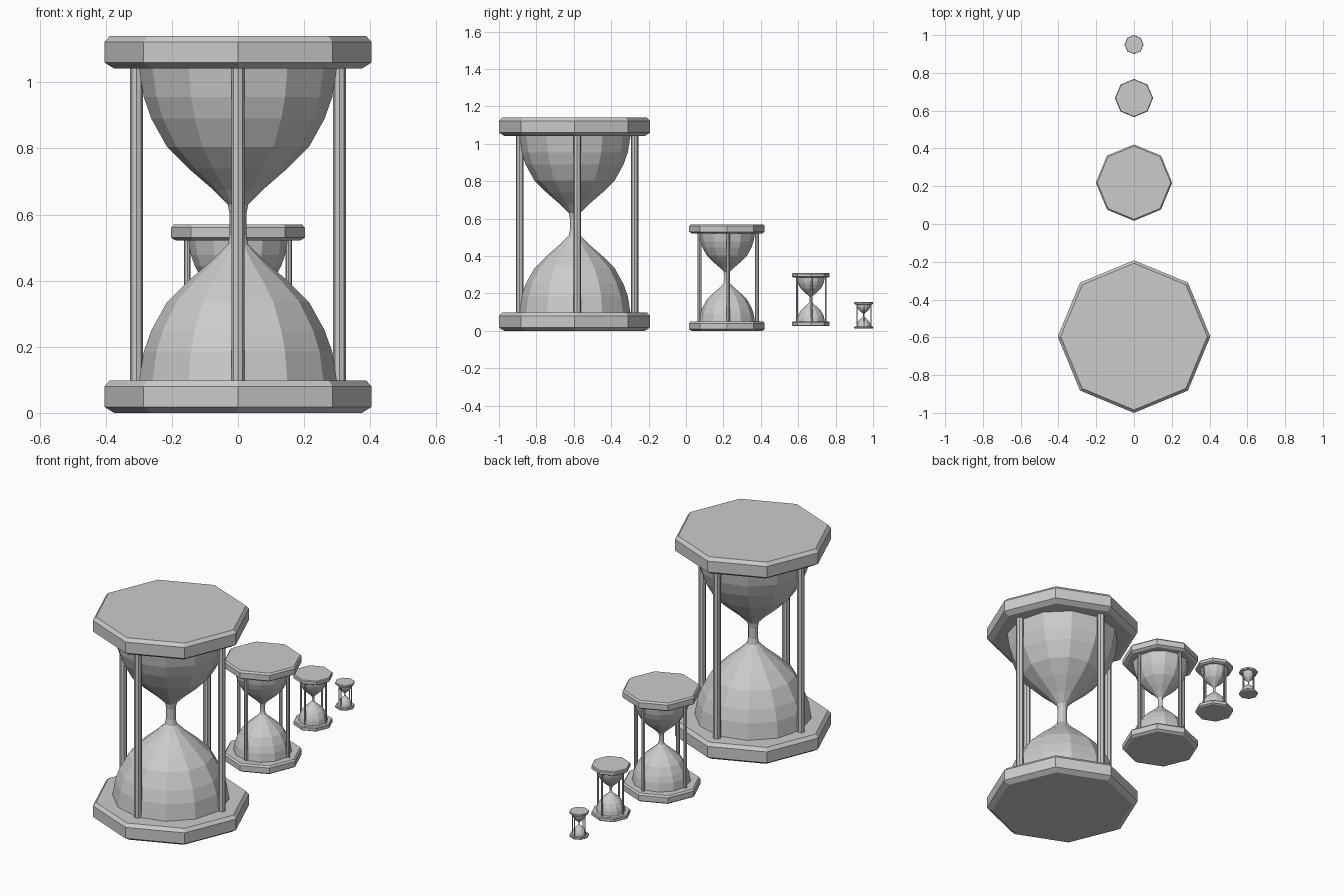
import bpy
import bmesh
from math import cos, sin, pi

if "Cube" in bpy.data.objects:
    bpy.data.objects.remove(bpy.data.objects["Cube"])

grey = bpy.data.materials.new("stone_grey")
grey.use_nodes = True
colour = (0.6, 0.6, 0.6, 1)
grey.diffuse_color = colour
grey.node_tree.nodes["Principled BSDF"].inputs["Base Color"].default_value = colour


def lathe(name, profile, sides, centre, size):
    """Turn a (radius, height) profile into a faceted, capped solid."""
    bm = bmesh.new()
    rings = [[bm.verts.new((r * cos(2 * pi * i / sides), r * sin(2 * pi * i / sides), z))
              for i in range(sides)] for r, z in profile]
    for low, high in zip(rings, rings[1:]):
        for i in range(sides):
            j = (i + 1) % sides
            bm.faces.new((low[i], low[j], high[j], high[i]))
    bm.faces.new(rings[0][::-1])
    bm.faces.new(rings[-1])
    mesh = bpy.data.meshes.new(name)
    bm.to_mesh(mesh)
    bm.free()
    mesh.materials.append(grey)
    obj = bpy.data.objects.new(name, mesh)
    obj.location = centre
    obj.scale = (size, size, size)
    bpy.context.collection.objects.link(obj)
    return obj


HEIGHT = 1.14
PLATE = [(0.375, 0), (0.404, 0.018), (0.404, 0.08), (0.388, 0.098)]
LOWER_BULB = [(0.3, 0.09), (0.285, 0.185), (0.262, 0.25), (0.215, 0.335),
              (0.15, 0.4), (0.075, 0.465), (0.031, 0.51), (0.025, 0.54)]
BULB = LOWER_BULB + [(r, HEIGHT - z) for r, z in reversed(LOWER_BULB)]
ROD = [(0.02, 0.09), (0.02, 1.05)]


def hourglass(label, y, z, size):
    def part(name, profile, sides, offset=(0, 0, 0)):
        place = (offset[0] * size, y + offset[1] * size, z + offset[2] * size)
        lathe(f"{label}_{name}", profile, sides, place, size)

    part("base_plate", PLATE, 8)
    part("top_plate", PLATE, 8, (0, 0, HEIGHT - 0.098))
    part("glass_bulbs", BULB, 12)
    # four rods around the glass
    for i, side in enumerate(("left", "back", "right", "front")):
        part(f"{side}_rod", ROD, 8,
             (0.307 * cos(i * pi / 2), 0.014 + 0.307 * sin(i * pi / 2), 0))


# each hourglass is half the size of the one before it
hourglass("large", -0.596, 0, 1)
hourglass("medium", 0.219, 0, 0.5)
hourglass("small", 0.667, 0.025, 0.25)
hourglass("tiny", 0.95, 0.012, 0.125)
